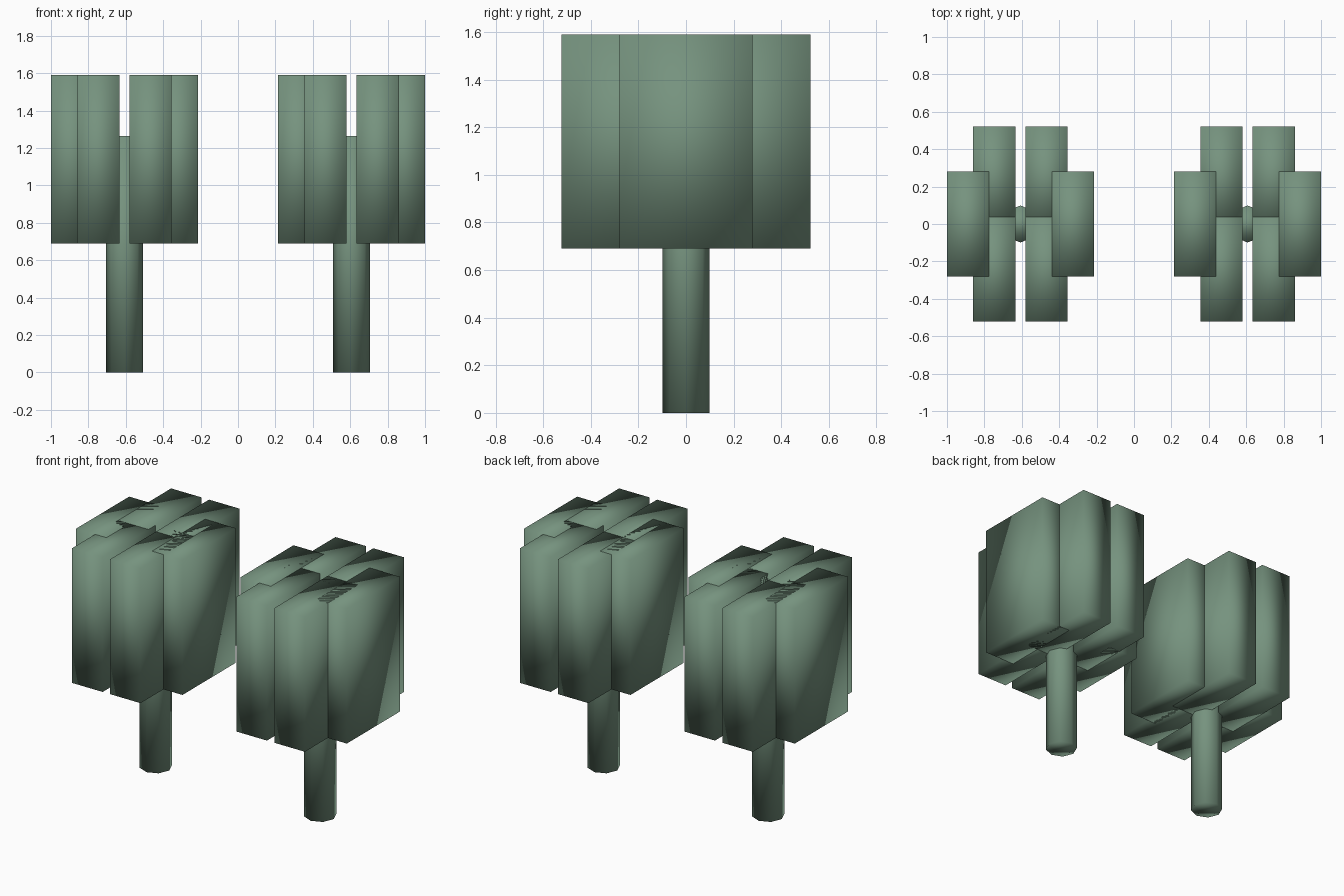
import bpy
import math

default = bpy.data.objects.get("Cube")
if default:
    bpy.data.objects.remove(default, do_unlink=True)

# Single foliage colour shared by every part
green = bpy.data.materials.new("grey_green")
green.use_nodes = True
colour = (0.18, 0.29, 0.21, 1.0)
green.diffuse_color = colour
green.node_tree.nodes["Principled BSDF"].inputs["Base Color"].default_value = colour


def finish(name):
    """Name the new object and give it soft shading across its edges."""
    obj = bpy.context.object
    obj.name = name
    obj.data.materials.append(green)
    for face in obj.data.polygons:
        face.use_smooth = True
    return obj


def slab(name, x, y):
    """Upright block with its centre at x, y."""
    bpy.ops.mesh.primitive_cube_add(size=1, location=(x, y, (BOTTOM + TOP) / 2))
    obj = bpy.context.object
    obj.scale = (WIDTH, DEPTH, TOP - BOTTOM)
    bpy.ops.object.transform_apply(location=False, rotation=False, scale=True)
    return finish(name)


WIDTH, DEPTH = 0.225, 0.56
BOTTOM, TOP = 0.69, 1.59
POST_HEIGHT = 1.265

for side, centre in (("right", -0.607), ("left", 0.607)):
    # Eight-sided trunk running up into the crown
    bpy.ops.mesh.primitive_cylinder_add(
        vertices=8, radius=0.099, depth=POST_HEIGHT,
        location=(centre, 0, POST_HEIGHT / 2))
    finish(f"{side}_trunk")

    # Crown: two outer blocks, and four inner blocks front and back
    for sx, flank in ((-1, "right"), (1, "left")):
        slab(f"{side}_crown_outer_{flank}", centre + sx * 0.2805, 0)
        for sy, end in ((-1, "front"), (1, "back")):
            slab(f"{side}_crown_{end}_{flank}", centre + sx * 0.14, sy * 0.242)
